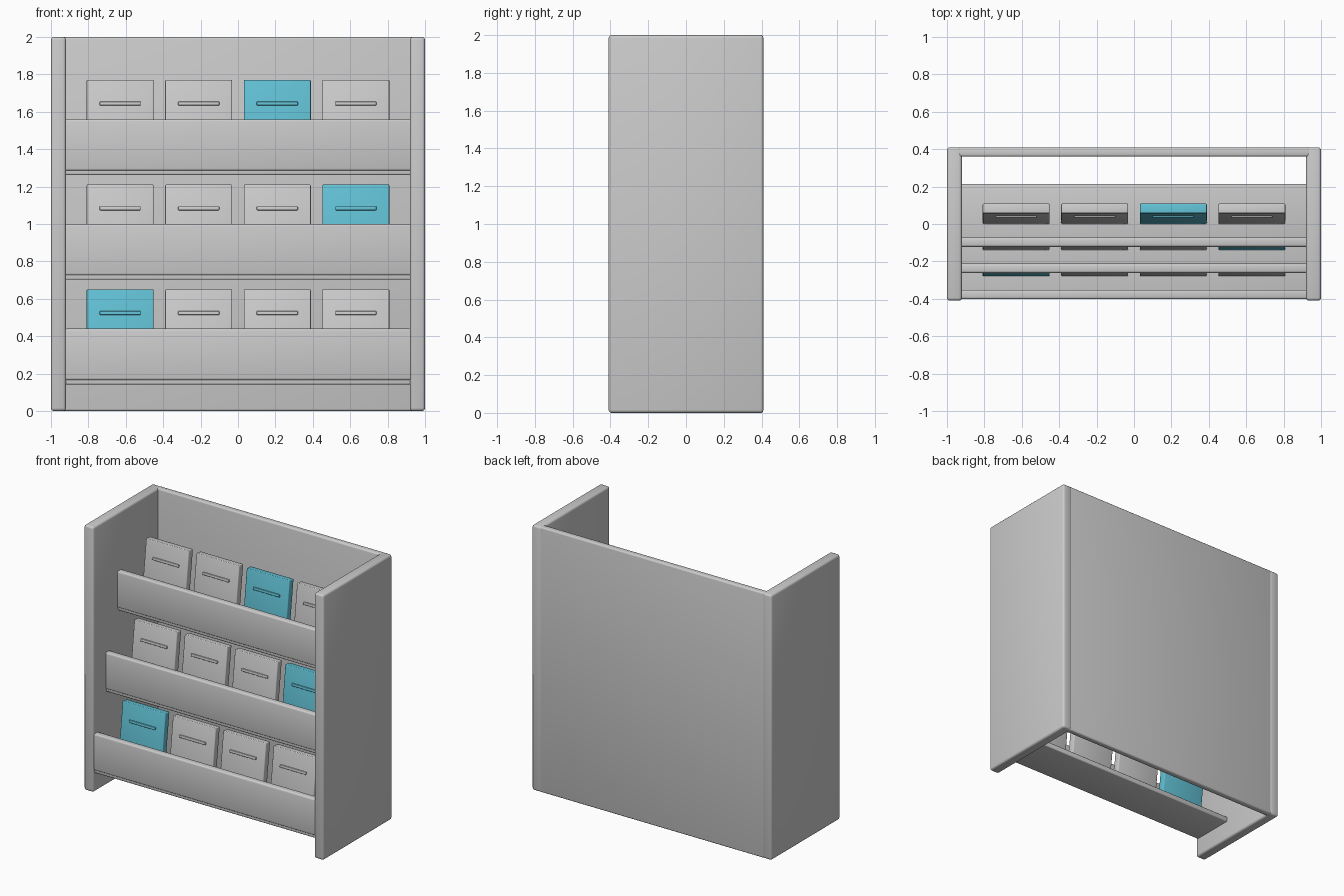
import bpy, bmesh, math
from mathutils import Matrix, Vector

if "Cube" in bpy.data.objects:
    bpy.data.objects.remove(bpy.data.objects["Cube"])

teal = bpy.data.materials.new("teal")
teal.diffuse_color = (0.12, 0.53, 0.66, 1)
teal.use_nodes = True
teal.node_tree.nodes["Principled BSDF"].inputs["Base Color"].default_value = teal.diffuse_color


def slab(name, lo, hi, bevel, tilt=0.0, pivot=(0, 0, 0), mat=None):
    """Rounded box between two corners, leaned back about a pivot."""
    lo, hi = Vector(lo), Vector(hi)
    bm = bmesh.new()
    bmesh.ops.create_cube(bm, size=1)
    bmesh.ops.scale(bm, vec=hi - lo, verts=bm.verts)
    bmesh.ops.translate(bm, vec=(lo + hi) / 2, verts=bm.verts)
    bmesh.ops.bevel(bm, geom=bm.edges[:], offset=bevel, segments=3,
                    profile=0.5, affect='EDGES')
    if tilt:
        bmesh.ops.rotate(bm, cent=pivot, verts=bm.verts,
                         matrix=Matrix.Rotation(-tilt, 3, 'X'))
    mesh = bpy.data.meshes.new(name)
    bm.to_mesh(mesh)
    bm.free()
    ob = bpy.data.objects.new(name, mesh)
    bpy.context.collection.objects.link(ob)
    if mat:
        mesh.materials.append(mat)
    bpy.ops.object.select_all(action='DESELECT')
    ob.select_set(True)
    bpy.context.view_layer.objects.active = ob
    bpy.ops.object.shade_smooth_by_angle(angle=math.radians(40))
    return ob


# Cabinet shell, open at the top and bottom
slab("left_side", (-1, -0.41, 0), (-0.92, 0.41, 2), 0.016)
slab("right_side", (0.92, -0.41, 0), (1, 0.41, 2), 0.016)
slab("back_panel", (-0.94, 0.36, 0), (0.94, 0.408, 2), 0.012)

# Three stepped tiers, each set higher and further back
lean = math.radians(7)
coloured = (0, 3, 2)
for tier in range(3):
    y, z = -0.402 + 0.14 * tier, 0.56 * tier
    slab(f"shelf_{tier + 1}", (-0.93, y + 0.008, z + 0.142),
         (0.93, y + 0.335, z + 0.182), 0.008)
    slab(f"shelf_lip_{tier + 1}", (-0.93, y, z + 0.165),
         (0.93, y + 0.05, z + 0.44), 0.012)

    # Leaning boxes with a slim handle on the front
    for i in range(4):
        x = -0.63 + 0.42 * i
        yf, zb = y + 0.122, z + 0.178
        mat = teal if i == coloured[tier] else None
        pivot = (x, yf, zb)
        slab(f"box_{tier + 1}_{i + 1}", (x - 0.179, yf, zb),
             (x + 0.179, yf + 0.052, zb + 0.477), 0.006, lean, pivot, mat)
        slab(f"handle_{tier + 1}_{i + 1}", (x - 0.11, yf - 0.01, zb + 0.338),
             (x + 0.11, yf + 0.01, zb + 0.358), 0.004, lean, pivot, mat)
